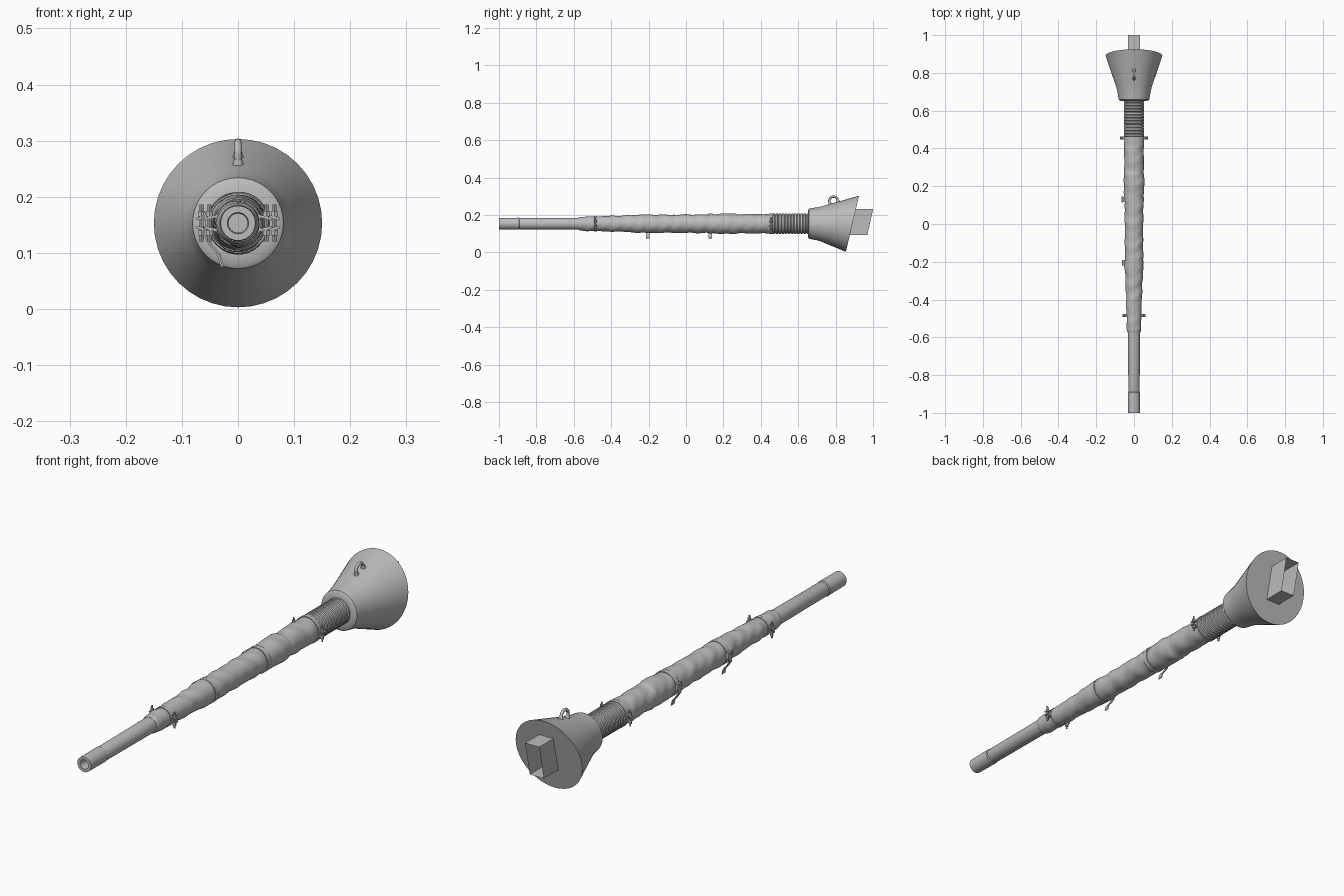
import bpy, bmesh, math
from mathutils import Vector

if "Cube" in bpy.data.objects:
    bpy.data.objects.remove(bpy.data.objects["Cube"])

AXIS_Z = 0.153
grey = bpy.data.materials.new("steel_grey")
grey.diffuse_color = (0.5, 0.5, 0.5, 1)
grey.use_nodes = True
grey.node_tree.nodes["Principled BSDF"].inputs["Base Color"].default_value = grey.diffuse_color


def finish(name, bm, angle=35, recalc=True):
    if recalc:
        bmesh.ops.recalc_face_normals(bm, faces=bm.faces)
    mesh = bpy.data.meshes.new(name)
    bm.to_mesh(mesh)
    bm.free()
    ob = bpy.data.objects.new(name, mesh)
    bpy.context.collection.objects.link(ob)
    mesh.materials.append(grey)
    bpy.context.view_layer.objects.active = ob
    ob.select_set(True)
    bpy.ops.object.shade_smooth_by_angle(angle=math.radians(angle))
    ob.select_set(False)
    return ob


def tube(name, profile, n=32, tilt=None, warp=None, caps=(True, True), angle=35):
    """Rings of (y, radius) around the gun axis; tilt leans a ring, warp wrinkles it."""
    bm = bmesh.new()
    rings = []
    for i, (y, r) in enumerate(profile):
        ring = []
        for k in range(n):
            a = 2 * math.pi * k / n
            rr = r + (warp(y, a) if warp else 0)
            lean = tilt[i] * rr * math.sin(a) if tilt else 0
            ring.append(bm.verts.new((rr * math.cos(a), y + lean, AXIS_Z + rr * math.sin(a))))
        rings.append(ring)
    for p, q in zip(rings, rings[1:]):
        for k in range(n):
            bm.faces.new((p[k], p[(k + 1) % n], q[(k + 1) % n], q[k]))
    for use, ring in zip(caps, (rings[0], rings[-1])):
        if use:
            bm.faces.new(ring)
    return finish(name, bm, angle)


def box(name, centre, size, turn=0):
    """Small block, turned about the gun axis direction."""
    bm = bmesh.new()
    bmesh.ops.create_cube(bm, size=1)
    for v in bm.verts:
        v.co = Vector((v.co.x * size[0], v.co.y * size[1], v.co.z * size[2]))
    ob = finish(name, bm)
    ob.location = centre
    ob.rotation_euler = (0, turn, 0)
    return ob


def rod(name, centre, radius, length, direction, n=10, top=None):
    bm = bmesh.new()
    bmesh.ops.create_cone(bm, cap_ends=True, segments=n, radius1=radius,
                          radius2=radius if top is None else top, depth=length)
    ob = finish(name, bm)
    ob.location = centre
    ob.rotation_euler = Vector(direction).to_track_quat('Z', 'Y').to_euler()
    return ob


def strap_path(name, y, points, width, thick):
    """Flat strip that follows an x-z path and is extruded along the barrel."""
    bm = bmesh.new()
    cols = []
    for i, p in enumerate(points):
        a, b = points[max(i - 1, 0)], points[min(i + 1, len(points) - 1)]
        d = Vector((b[0] - a[0], b[1] - a[1])).normalized() * thick / 2
        cols.append([bm.verts.new((p[0] + s * -d.y, y + w * width / 2, p[1] + s * d.x))
                     for s, w in ((-1, -1), (1, -1), (1, 1), (-1, 1))])
    for p, q in zip(cols, cols[1:]):
        for k in range(4):
            bm.faces.new((p[k], p[(k + 1) % 4], q[(k + 1) % 4], q[k]))
    bm.faces.new(cols[0])
    bm.faces.new(cols[-1])
    return finish(name, bm)


# Barrel with muzzle collar and bore
tube("barrel", [(-0.6, 0.017), (-0.99, 0.017), (-1.0, 0.019), (-1.0, 0.031), (-0.893, 0.032),
                (-0.889, 0.029), (-0.885, 0.030), (-0.5, 0.032)])

# Canvas sleeve: gathered at the straps, wrinkled between them
KEYS = [(-0.575, 0.033), (-0.565, 0.037), (-0.53, 0.039), (-0.485, 0.038), (-0.44, 0.041),
        (-0.37, 0.042), (-0.30, 0.045), (-0.255, 0.048), (-0.225, 0.050), (-0.205, 0.047),
        (-0.18, 0.049), (-0.1, 0.048), (0.0, 0.049), (0.09, 0.050), (0.13, 0.049), (0.17, 0.053),
        (0.22, 0.055), (0.265, 0.054), (0.275, 0.051), (0.36, 0.052), (0.44, 0.052), (0.475, 0.050)]


def key_radius(y):
    for (a, ra), (b, rb) in zip(KEYS, KEYS[1:]):
        if y <= b:
            return ra + (rb - ra) * (y - a) / (b - a)
    return KEYS[-1][1]


def wrinkle(y, a):
    calm = min(1, min(abs(y - s) for s in (-0.575, -0.485, 0.455, 0.475)) / 0.04)
    fold = math.sin(58 * y + 2.2 * math.sin(a + 4 * y)) + 0.7 * math.sin(97 * y - 2 * math.sin(2 * a + 1))
    return 0.0012 * calm * fold


steps = 150
tube("canvas_sleeve", [(-0.575 + 1.05 * i / steps, key_radius(-0.575 + 1.05 * i / steps))
                       for i in range(steps + 1)], n=40, warp=wrinkle, angle=40)

# Ribbed bellows between sleeve and mantlet
ribs = []
for i in range(12):
    y = 0.462 + i * 0.0165
    ribs += [(y, 0.050), (y + 0.003, 0.054), (y + 0.012, 0.054), (y + 0.015, 0.050)]
tube("ribbed_bellows", ribs)

# Mantlet cone with a leaning back face and a bevelled front rim
tube("mantlet_cone", [(0.652, 0.050), (0.652, 0.072), (0.658, 0.081), (0.70, 0.088), (0.722, 0.093),
                      (0.89, 0.150)], n=40, tilt=[0, 0, 0, 0.02, 0.06, 0.235])

# Hollow mounting box behind the mantlet, open at the back
bm = bmesh.new()
rows = [[bm.verts.new((x, y + 0.22 * (z - AXIS_Z), z)) for x, z in
         ((-0.032, 0.092), (0.032, 0.092), (0.032, 0.233), (-0.032, 0.233))] for y in (0.885, 0.983)]
for k in range(4):
    bm.faces.new((rows[0][k], rows[0][(k + 1) % 4], rows[1][(k + 1) % 4], rows[1][k]))
finish("mounting_box", bm, recalc=False)

# Lifting eye on top of the mantlet, with flared feet
feet = [Vector((0, 0.772, 0.254)), Vector((0, 0.815, 0.267))]
up = Vector((0, -0.29, 0.957))
side = (feet[1] - feet[0]) / 2
mid = (feet[0] + feet[1]) / 2 + up * 0.016
path = [feet[0]] + [mid - side * math.cos(t) + up * 0.022 * math.sin(t)
                    for t in (math.pi * i / 10 for i in range(11))] + [feet[1]]
curve = bpy.data.curves.new("lifting_eye", 'CURVE')
curve.dimensions = '3D'
curve.bevel_depth = 0.0065
curve.bevel_resolution = 2
spline = curve.splines.new('POLY')
spline.points.add(len(path) - 1)
for p, co in zip(spline.points, path):
    p.co = (*co, 1)
curve.materials.append(grey)
bpy.context.collection.objects.link(bpy.data.objects.new("lifting_eye", curve))
for i, f in enumerate(feet):
    rod("lifting_eye_foot_%d" % i, f + up * 0.004, 0.0125, 0.02, up, 12, 0.007)

# Two-part ring clamps with bolted ears on both sides
for y, r in ((-0.485, 0.041), (0.455, 0.055)):
    tube("clamp_ring", [(y - 0.008, r - 0.006), (y - 0.008, r), (y + 0.008, r), (y + 0.008, r - 0.006)],
         caps=(False, False))
    for s in (-1, 1):
        for h in (-1, 1):
            box("clamp_ear", (s * (r + 0.008), y, AXIS_Z + h * 0.010), (0.024, 0.016, 0.005), h * s * 0.25)
            rod("clamp_nut", (s * (r + 0.010), y, AXIS_Z + h * 0.017), 0.007, 0.010, (0, 0, 1), 6)
        rod("clamp_bolt", (s * (r + 0.010), y, AXIS_Z), 0.0035, 0.066, (0, 0, 1), 8)

# Buckled straps with loose tails hanging at the lower left
for y, r in ((-0.205, 0.0505), (0.13, 0.0535)):
    tube("strap_band", [(y - 0.011, r - 0.005), (y - 0.011, r), (y + 0.011, r), (y + 0.011, r - 0.005)],
         caps=(False, False))
    box("strap_buckle", (-r - 0.004, y, AXIS_Z + 0.006), (0.009, 0.028, 0.026))
    rod("buckle_pin", (-r - 0.009, y, AXIS_Z + 0.010), 0.0035, 0.03, (0, 1, 0), 8)
    strap_path("strap_tail", y, [(-r - 0.006, AXIS_Z), (-r - 0.008, AXIS_Z - 0.02), (-r + 0.004, AXIS_Z - 0.04),
                                 (-r + 0.018, AXIS_Z - 0.056), (-r + 0.024, AXIS_Z - 0.078)], 0.02, 0.003)
